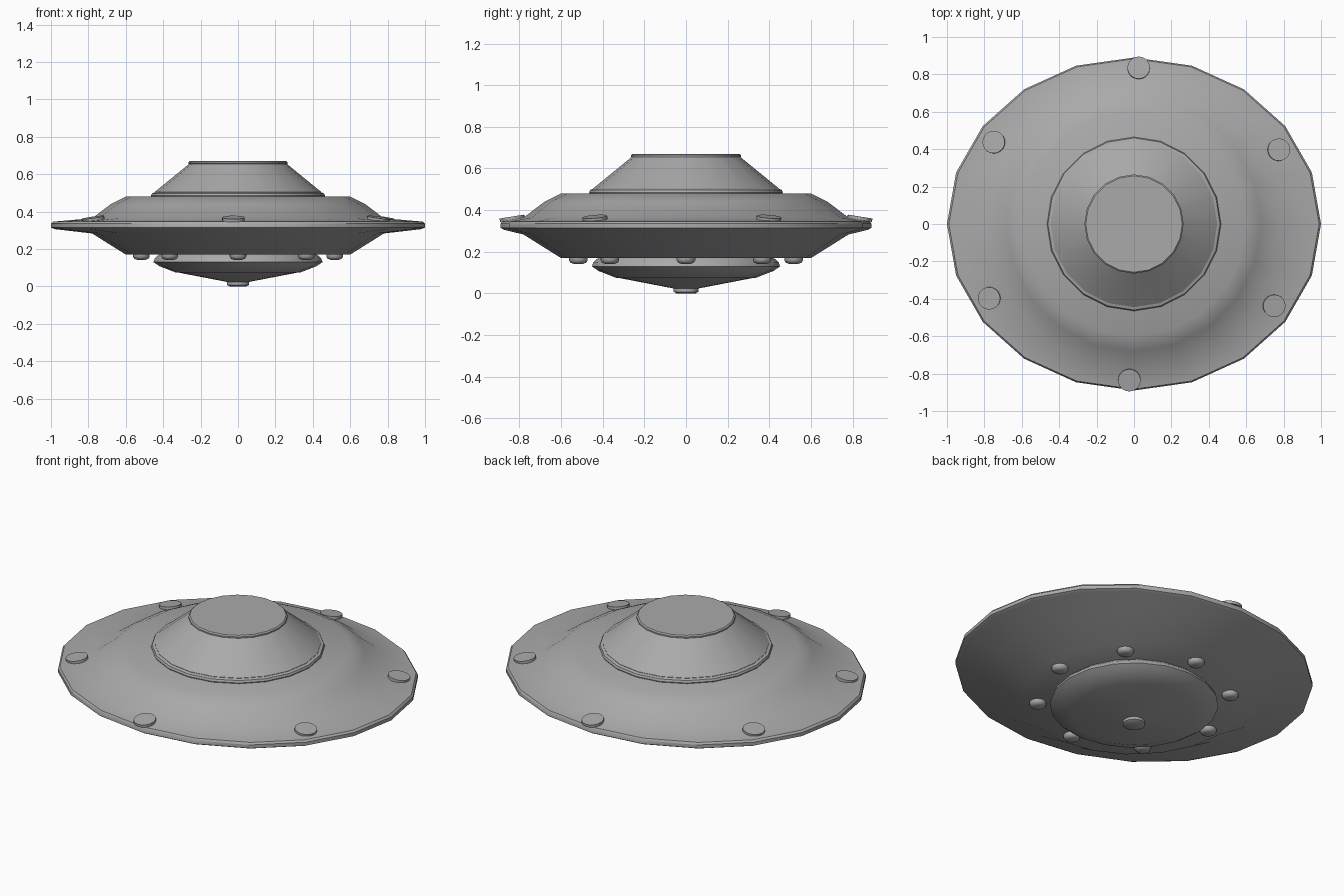
import bpy
import bmesh
from math import cos, sin, tau, radians
from mathutils import Vector

cube = bpy.data.objects.get("Cube")
if cube:
    bpy.data.objects.remove(cube, do_unlink=True)

GREY = (0.4, 0.4, 0.4, 1.0)
metal = bpy.data.materials.new("grey_metal")
metal.use_nodes = True
metal.diffuse_color = GREY
metal.node_tree.nodes["Principled BSDF"].inputs["Base Color"].default_value = GREY


def lathe(name, profile, sides=20, crease=32.8):
    """Spin (x radius, y radius, z) points into a closed, capped solid."""
    bm = bmesh.new()
    rings = []
    for rx, ry, z in profile:
        rings.append([bm.verts.new((rx * cos(tau * i / sides), ry * sin(tau * i / sides), z))
                      for i in range(sides)])
    for low, high in zip(rings, rings[1:]):
        for i in range(sides):
            j = (i + 1) % sides
            bm.faces.new((low[i], low[j], high[j], high[i]))
    bm.faces.new(rings[0][::-1])
    bm.faces.new(rings[-1])
    bmesh.ops.recalc_face_normals(bm, faces=bm.faces)
    mesh = bpy.data.meshes.new(name)
    bm.to_mesh(mesh)
    bm.free()
    mesh.materials.append(metal)
    obj = bpy.data.objects.new(name, mesh)
    bpy.context.collection.objects.link(obj)
    bpy.ops.object.select_all(action='DESELECT')
    obj.select_set(True)
    bpy.context.view_layer.objects.active = obj
    bpy.ops.object.shade_smooth_by_angle(angle=radians(crease))
    return obj


def round_part(name, profile, **options):
    return lathe(name, [(r, r, z) for r, z in profile], **options)


# Saucer hull: round body with a rim that is wider from side to side
lathe("hull", [
    (0.60, 0.60, 0.17), (0.78, 0.78, 0.283), (0.98, 0.875, 0.306),
    (1.0, 0.89, 0.315), (1.0, 0.89, 0.335), (0.99, 0.883, 0.346),
    (0.78, 0.78, 0.364), (0.68, 0.68, 0.44), (0.60, 0.60, 0.48),
])

# Upper cabin with its base ring and flat roof
round_part("cabin_base_ring", [(0.46, 0.47), (0.465, 0.485), (0.46, 0.497), (0.44, 0.505)])
round_part("cabin", [(0.445, 0.49), (0.445, 0.505), (0.255, 0.66)])
round_part("cabin_roof", [(0.255, 0.65), (0.265, 0.656), (0.265, 0.664), (0.258, 0.67)])

# Belly bowl, shallow cone and tip
round_part("belly_bowl", [(0.335, 0.075), (0.42, 0.108), (0.452, 0.13), (0.445, 0.15), (0.42, 0.172)])
round_part("belly_cone", [(0.06, 0.024), (0.33, 0.076)])
round_part("belly_tip", [(0.045, 0.0), (0.06, 0.008), (0.06, 0.03)], sides=16)

# Six flat lamps lying on the sloping rim
for k in range(6):
    t = radians(28.4 + 60 * k)
    lamp = round_part(f"rim_lamp_{k + 1}", [(0.06, -0.008), (0.06, 0.008)], sides=20)
    lamp.location = (0.88 * cos(t), 0.835 * sin(t), 0.361)
    slope = Vector((cos(t) * sin(radians(9)), sin(t) * sin(radians(9)), cos(radians(9))))
    lamp.rotation_euler = Vector((0, 0, 1)).rotation_difference(slope).to_euler()

# Eight shallow domed lamps around the belly
for k in range(8):
    t = tau * k / 8
    lamp = round_part(f"belly_lamp_{k + 1}",
                      [(0.022, -0.028), (0.038, -0.022), (0.045, -0.01), (0.045, 0.005)],
                      sides=16, crease=50)
    lamp.location = (0.517 * cos(t), 0.517 * sin(t), 0.17)
